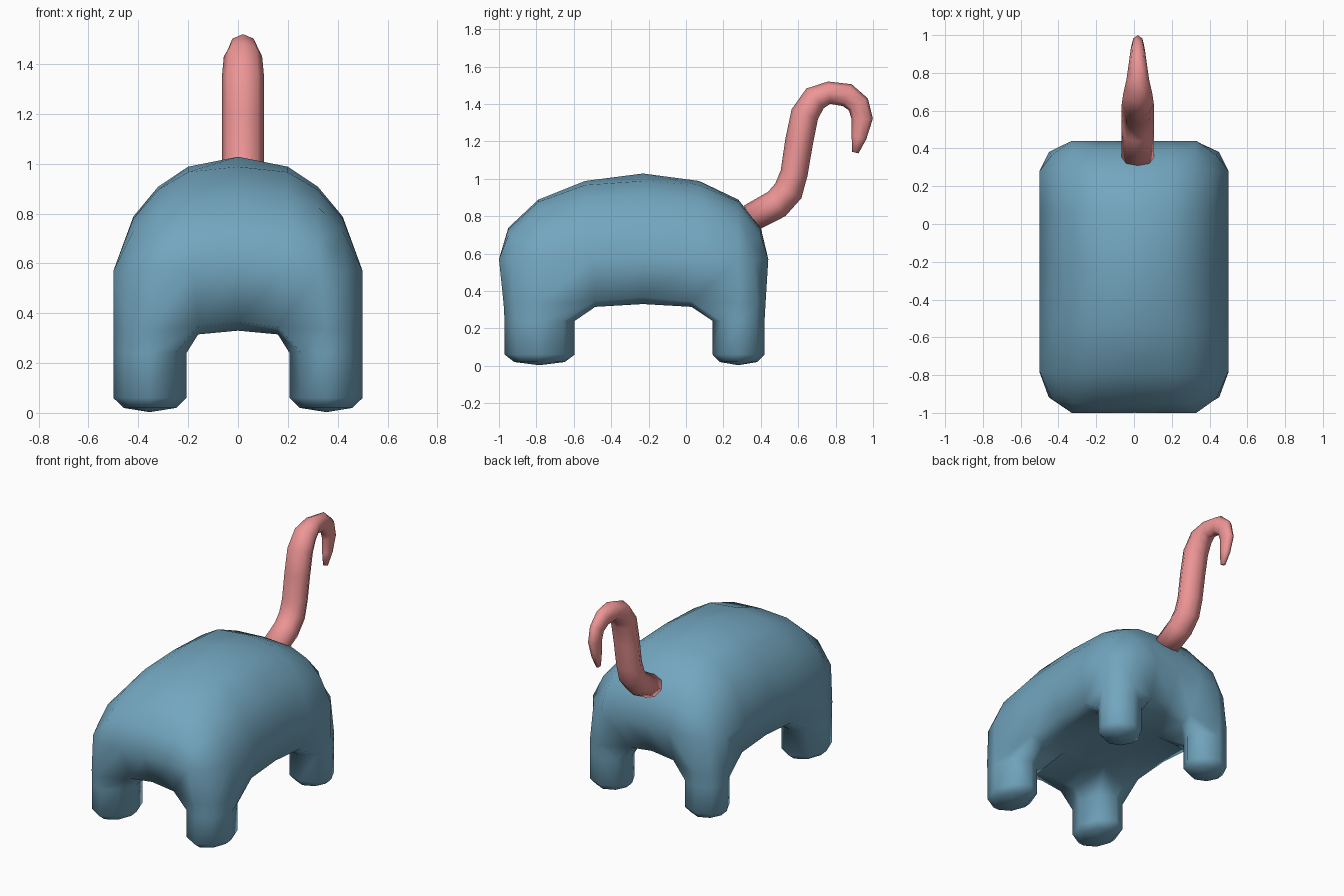
import bpy, bmesh, math
from mathutils import Vector

if "Cube" in bpy.data.objects:
    bpy.data.objects.remove(bpy.data.objects["Cube"])


def finish(name, bm, color):
    bmesh.ops.recalc_face_normals(bm, faces=bm.faces[:])
    for f in bm.faces:
        f.smooth = True
    me = bpy.data.meshes.new(name)
    bm.to_mesh(me)
    bm.free()
    ob = bpy.data.objects.new(name, me)
    bpy.context.collection.objects.link(ob)
    mat = bpy.data.materials.new(name + "_colour")
    mat.diffuse_color = color
    mat.use_nodes = True
    mat.node_tree.nodes["Principled BSDF"].inputs["Base Color"].default_value = mat.diffuse_color
    me.materials.append(mat)
    return ob


# Grid lines of the body, from the outside (0) to the middle (3)
LEG_X = (0.5, 0.355, 0.207)
LEG_Y = {-1: (-0.97, -0.785, -0.595), 1: (0.42, 0.28, 0.142)}
BELLY_X = (0.5, 0.355, 0.16, 0)
BELLY_Y = {-1: (-0.975, -0.785, -0.485, -0.23), 1: (0.425, 0.28, 0.03, -0.23)}
SIDE_X = (0.5, 0.33, 0.18, 0)
SIDE_Y = {-1: (-1.0, -0.78, -0.5, -0.23), 1: (0.44, 0.28, 0.06, -0.23)}
TOP_X = (0.42, 0.32, 0.2, 0)
TOP_Y = {-1: (-0.95, -0.79, -0.54, -0.23), 1: (0.40, 0.28, 0.07, -0.23)}
DROP_X = (0.24, 0.12, 0.04, 0)
DROP_Y = (0.29, 0.14, 0.04, 0)


def body_point(i, j, k):
    m, n = min(i, 6 - i), min(j, 6 - j)
    sx, end = (1 if i > 3 else -1), (1 if j > 3 else -1)
    if k <= 2:                                   # legs, eight sided
        cx, cy = LEG_X[1], LEG_Y[end][1]
        s = 0.68 if m != 1 and n != 1 else 1.0
        if k == 0:
            s *= 0.72
        x, y = cx + (LEG_X[m] - cx) * s, cy + (LEG_Y[end][n] - cy) * s
        z = (0.02, 0.06, 0.24)[k]
        if k == 0 and m == 1 and n == 1:
            z = 0.003
    elif k == 3:                                 # belly and leg roots
        x, y, z = BELLY_X[m], BELLY_Y[end][n], 0.33
        mid = BELLY_Y[end][1]
        if m == 0 and n == 0:
            x, y = 0.45, mid + (y - mid) * 0.7
        elif m == 0 and n >= 2:
            x, z = 0.44, (0.345, 0.365)[n - 2]
        elif n == 0 and m >= 2:
            y, z = y - end * 0.06, (0.345, 0.365)[m - 2]
        elif (m, n) in ((2, 1), (1, 2)):
            z = 0.315
    elif k == 4:                                 # widest line of the sides
        x, y, z = SIDE_X[m], SIDE_Y[end][n], 0.57
        if m == 0 and n == 0:
            x, y = 0.435, y - end * 0.075
    else:                                        # domed back
        x, y = TOP_X[m], TOP_Y[end][n]
        z = 1.028 - (DROP_X[m] ** 1.6 + DROP_Y[n] ** 1.6) ** 0.625
        if m == 0 and n == 0:
            x, y, z = 0.385, y - end * 0.06, 0.66
    return sx * x, y, z


# Body with four legs: the outer skin of a block of cells
def solid(c):
    i, j, k = c
    if not (0 <= i < 6 and 0 <= j < 6 and 0 <= k < 5):
        return False
    return k >= 3 or (i not in (2, 3) and j not in (2, 3))


bm = bmesh.new()
verts = {}


def vert(key):
    if key not in verts:
        verts[key] = bm.verts.new(body_point(*key))
    return verts[key]


for i in range(6):
    for j in range(6):
        for k in range(5):
            cell = (i, j, k)
            if not solid(cell):
                continue
            for axis in range(3):
                for d in (0, 1):
                    nb = list(cell)
                    nb[axis] += 2 * d - 1
                    if solid(nb):
                        continue
                    face = []
                    for a, b in ((0, 0), (1, 0), (1, 1), (0, 1)):
                        key = list(cell)
                        key[axis] += d
                        key[(axis + 1) % 3] += a
                        key[(axis + 2) % 3] += b
                        face.append(vert(tuple(key)))
                    bm.faces.new(face)
finish("body", bm, (0.17, 0.38, 0.52, 1))

# Tail: y, z, half thickness, half width along the curl
PATH = [(0.345, 0.79, 0.075, 0.085), (0.485, 0.865, 0.08, 0.085),
        (0.547, 0.935, 0.08, 0.085), (0.578, 1.03, 0.073, 0.085),
        (0.605, 1.2, 0.075, 0.085), (0.635, 1.345, 0.075, 0.085),
        (0.69, 1.43, 0.07, 0.077), (0.765, 1.46, 0.06, 0.06),
        (0.862, 1.447, 0.063, 0.046), (0.922, 1.397, 0.06, 0.038),
        (0.942, 1.32, 0.057, 0.034), (0.925, 1.22, 0.04, 0.028),
        (0.905, 1.14, 0.018, 0.014)]
SIDES = 8
bm = bmesh.new()
rings = []
for n, (y, z, t, w) in enumerate(PATH):
    a, b = PATH[max(n - 1, 0)], PATH[min(n + 1, len(PATH) - 1)]
    tangent = Vector((0, b[0] - a[0], b[1] - a[1])).normalized()
    normal = Vector((0, -tangent.z, tangent.y))
    ring = []
    for s in range(SIDES):
        ang = math.tau * s / SIDES
        p = Vector((0.02 + w * math.cos(ang), y, z)) + normal * t * math.sin(ang)
        ring.append(bm.verts.new(p))
    rings.append(ring)
for r0, r1 in zip(rings, rings[1:]):
    for s in range(SIDES):
        e = (s + 1) % SIDES
        bm.faces.new((r0[s], r0[e], r1[e], r1[s]))
bm.faces.new(rings[0])
bm.faces.new(rings[-1])
finish("tail", bm, (0.85, 0.3, 0.3, 1))
